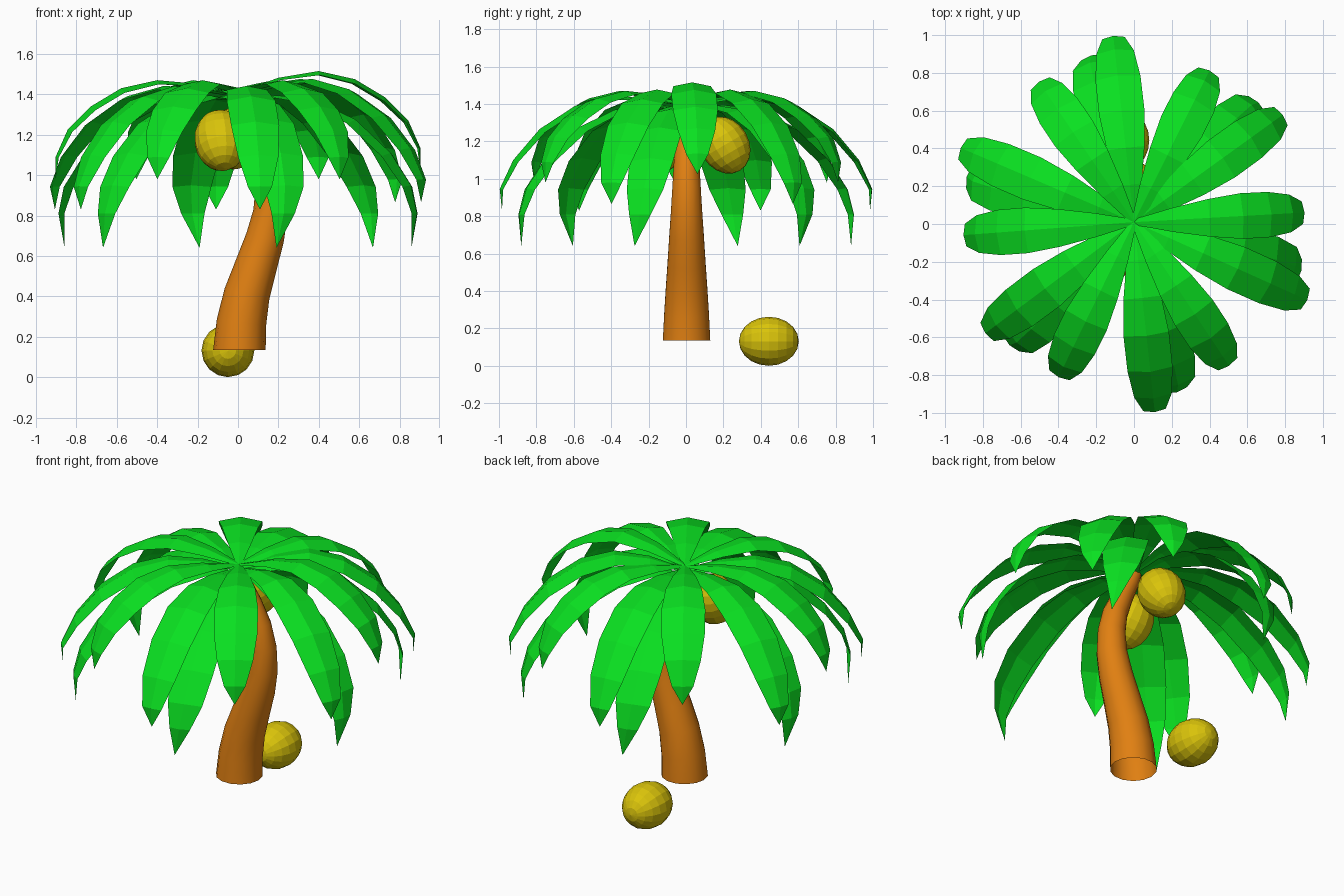
import bpy, bmesh, math
from mathutils import Vector

if "Cube" in bpy.data.objects:
    bpy.data.objects.remove(bpy.data.objects["Cube"])


def material(name, rgb):
    m = bpy.data.materials.new(name)
    m.diffuse_color = (*rgb, 1)
    m.use_nodes = True
    m.node_tree.nodes["Principled BSDF"].inputs["Base Color"].default_value = m.diffuse_color
    return m


GREEN = material("leaf_green", (0.003, 0.75, 0.015))
BROWN = material("bark_orange", (0.75, 0.215, 0.006))
YELLOW = material("nut_yellow", (0.7, 0.55, 0.003))


def finish(bm, name, mat):
    me = bpy.data.meshes.new(name)
    bm.to_mesh(me)
    bm.free()
    me.materials.append(mat)
    ob = bpy.data.objects.new(name, me)
    bpy.context.collection.objects.link(ob)
    return ob


# Trunk: open tapering tube along an S-shaped path (x, z, radius)
def trunk():
    path = [(0.007, 0.135, 0.13), (0.017, 0.27, 0.123), (0.044, 0.41, 0.114),
            (0.089, 0.55, 0.104), (0.134, 0.69, 0.095), (0.162, 0.82, 0.086),
            (0.164, 0.95, 0.078), (0.138, 1.08, 0.07), (0.087, 1.2, 0.06),
            (0.035, 1.3, 0.05), (0.0, 1.38, 0.04)]
    sides = 14
    bm = bmesh.new()
    rings = []
    for i, (x, z, r) in enumerate(path):
        a, b = path[max(i - 1, 0)], path[min(i + 1, len(path) - 1)]
        t = Vector((b[0] - a[0], 0, b[1] - a[1])).normalized()
        if i == 0:
            t = Vector((0, 0, 1))
        u = Vector((t.z, 0, -t.x))
        rings.append([bm.verts.new(Vector((x, 0.003, z)) + u * r * math.cos(k * math.tau / sides)
                                   + Vector((0, r * math.sin(k * math.tau / sides), 0)))
                      for k in range(sides)])
    for p, q in zip(rings, rings[1:]):
        for k in range(sides):
            n = (k + 1) % sides
            bm.faces.new((p[k], p[n], q[n], q[k])).smooth = True
    finish(bm, "trunk", BROWN)


# Leaves: folded strips drooping along (radius, height) profiles
SHORT = [(0, 1.41), (0.2, 1.452), (0.4, 1.47), (0.58, 1.43), (0.73, 1.34),
         (0.845, 1.225), (0.905, 1.09), (0.905, 0.98)]
MEDIUM = [(0, 1.39), (0.2, 1.43), (0.4, 1.442), (0.6, 1.39), (0.79, 1.265),
          (0.93, 1.1), (1.002, 0.945), (0.99, 0.83)]
LOW = [(0, 1.37), (0.2, 1.395), (0.4, 1.37), (0.6, 1.275), (0.78, 1.11),
       (0.885, 0.95), (0.92, 0.81), (0.9, 0.64)]
WIDTH = [0.015, 0.063, 0.1, 0.121, 0.12, 0.1, 0.06, 0]


def leaf(name, angle, profile, lift=0.0, reach=1.0, skew=0.0):
    a = math.radians(angle)
    out, side = Vector((math.cos(a), math.sin(a), 0)), Vector((-math.sin(a), math.cos(a), 0))
    bm = bmesh.new()
    rows = []
    for i, (r, z) in enumerate(profile):
        p, q = profile[max(i - 1, 0)], profile[min(i + 1, len(profile) - 1)]
        t = (out * (q[0] - p[0]) + Vector((0, 0, q[1] - p[1]))).normalized()
        normal = t.cross(side)
        c = out * r * reach + Vector((0, 0.01 * (1 - r), z + lift * min(1, r / 0.3)))
        c += side * skew * (i / 7) ** 5
        w = WIDTH[i]
        if w:
            rows.append([bm.verts.new(c + side * w * s - normal * 0.2 * w * abs(s))
                         for s in (-1, 0, 1)])
        else:
            tip = bm.verts.new(c)
    for p, q in zip(rows, rows[1:]):
        for k in (0, 1):
            bm.faces.new((p[k], q[k], q[k + 1], p[k + 1]))
    for k in (0, 1):
        bm.faces.new((rows[-1][k], tip, rows[-1][k + 1]))
    finish(bm, name, GREEN)


# Coconuts: faceted balls stretched along an axis
def nut(name, centre, axis):
    bm = bmesh.new()
    bmesh.ops.create_uvsphere(bm, u_segments=16, v_segments=10, radius=1)
    ob = finish(bm, name, YELLOW)
    ob.scale = (0.131, 0.131, 0.16)
    ob.rotation_euler = Vector(axis).to_track_quat('Z', 'Y').to_euler()
    ob.location = centre


trunk()
for i in range(6):
    leaf(f"leaf_upper_{i}", 3.8 + 60 * i, SHORT, 0.045 if i == 0 else 0)
    leaf(f"leaf_middle_{i}", 36.3 + 60 * i, MEDIUM, 0.035 if i in (0, 5) else 0,
         0.975 if i in (0, 3) else 1.0)
    leaf(f"leaf_lower_{i}", 46 + 60 * i, LOW, skew=-0.06)
nut("coconut_ground", (-0.05, 0.443, 0.131), (0, 1, 0))
nut("coconut_back", (-0.025, 0.206, 1.18), (0, 0.5, -0.85))
nut("coconut_front", (-0.085, -0.14, 1.172), (0.1, -0.5, -0.85))
